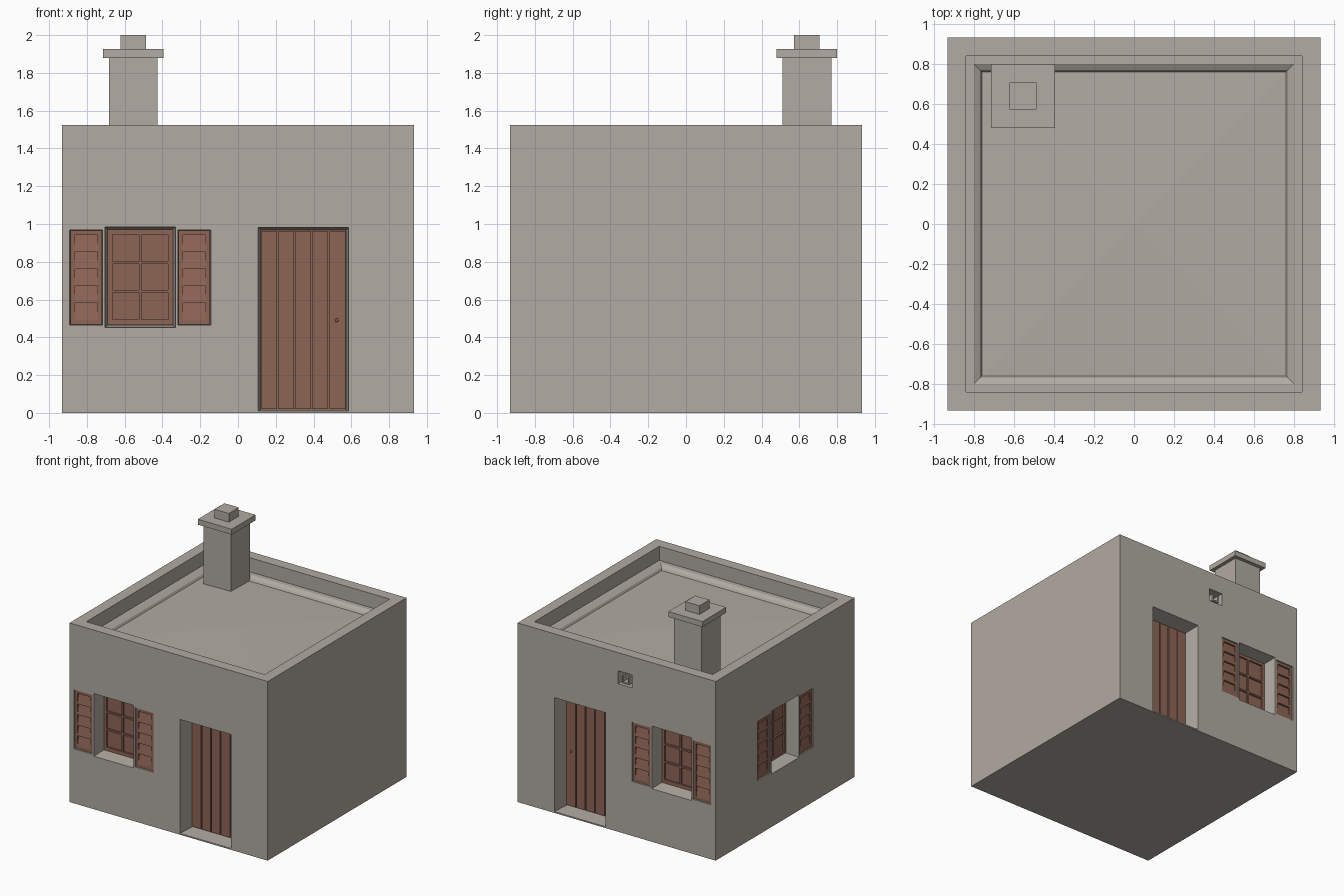
import bpy, bmesh
from mathutils import Matrix, Vector

cube = bpy.data.objects.get("Cube")
if cube:
    bpy.data.objects.remove(cube, do_unlink=True)

HALF, TOP = 0.933, 1.525


def make_material(name, rgb):
    mat = bpy.data.materials.new(name)
    mat.use_nodes = True
    mat.diffuse_color = (*rgb, 1)
    bsdf = mat.node_tree.nodes["Principled BSDF"]
    bsdf.inputs["Base Color"].default_value = (*rgb, 1)
    bsdf.inputs["Roughness"].default_value = 0.9
    return mat


plaster = make_material("grey plaster", (0.44, 0.405, 0.36))
wood = make_material("brown wood", (0.27, 0.13, 0.093))


def finish(name, bm, mat, matrix=Matrix()):
    bmesh.ops.transform(bm, matrix=matrix, verts=bm.verts)
    bmesh.ops.recalc_face_normals(bm, faces=bm.faces)
    mesh = bpy.data.meshes.new(name)
    bm.to_mesh(mesh)
    bm.free()
    mesh.materials.append(mat)
    obj = bpy.data.objects.new(name, mesh)
    bpy.context.collection.objects.link(obj)
    return obj


def rect(u0, u1, z0, z1, v_low, v_high=None):
    """Four corners facing depth v; the top edge may sit at another depth."""
    v_high = v_low if v_high is None else v_high
    return [(u0, v_low, z0), (u1, v_low, z0), (u1, v_high, z1), (u0, v_high, z1)]


def block(bm, near, far):
    """Six-sided solid between two rectangles."""
    a = [bm.verts.new(p) for p in near]
    b = [bm.verts.new(p) for p in far]
    bm.faces.new(a)
    bm.faces.new(b[::-1])
    for i in range(4):
        j = (i + 1) % 4
        bm.faces.new((a[j], a[i], b[i], b[j]))


def box(bm, u0, u1, z0, z1, v0, v1):
    block(bm, rect(u0, u1, z0, z1, v0), rect(u0, u1, z0, z1, v1))


# Facade space: u along the wall, v depth into the wall, z up
front = Matrix.Translation((0, -HALF, 0))
back = Matrix.Diagonal((1, -1, 1, 1)) @ front
swap_axes = Matrix(((0, 1, 0, 0), (1, 0, 0, 0), (0, 0, 1, 0), (0, 0, 0, 1)))
right = swap_axes @ front @ Matrix.Translation((0.515, 0, 0))
FACADES = {"front": front, "back": back, "right": right}

WINDOW = (-0.69, -0.345, 0.465, 0.97)
DOOR = (0.12, 0.572, 0.015, 0.968)
SHUTTERS = [(-0.888, -0.72), (-0.315, -0.147)]
SHUTTER_Z = (0.467, 0.965)
VENT = (-0.145, -0.014, 1.26, 1.37)

# House body: square rings up the wall, over the parapet and down to the roof
bm = bmesh.new()
rings = []
for h, z in [(HALF, 0), (HALF, TOP), (0.84, TOP), (0.84, 1.405),
             (0.80, 1.405), (0.77, 1.388), (0.76, 1.37)]:
    rings.append([bm.verts.new((sx * h, sy * h, z))
                  for sx, sy in ((-1, -1), (1, -1), (1, 1), (-1, 1))])
bm.faces.new(rings[0])
for low, high in zip(rings, rings[1:]):
    for i in range(4):
        j = (i + 1) % 4
        bm.faces.new((low[i], low[j], high[j], high[i]))
peak = bm.verts.new((0, 0, 1.39))
for i in range(4):
    bm.faces.new((rings[-1][i], rings[-1][(i + 1) % 4], peak))
body = finish("house_walls_and_roof", bm, plaster)


# Openings cut in the walls, splayed slightly outward
def splayed(bm, hole, depth, grow, grow_bottom):
    u0, u1, z0, z1 = hole
    block(bm, rect(u0 - grow, u1 + grow, z0 - grow_bottom, z1 + grow, -0.01),
          rect(u0, u1, z0, z1, depth))


cutters = []
for side, place in FACADES.items():
    bm = bmesh.new()
    splayed(bm, WINDOW, 0.14, 0.015, 0.015)
    for u0, u1 in SHUTTERS:
        splayed(bm, (u0, u1, *SHUTTER_Z), 0.03, 0.004, 0.004)
    if side != "right":
        splayed(bm, DOOR, 0.16, 0.014, 0.004)
    if side == "back":
        splayed(bm, VENT, 0.1, 0, 0)
    cutter = finish(side + "_opening_cutter", bm, plaster, place)
    cutter.hide_render = True
    cutters.append(cutter)
    mod = body.modifiers.new(side, "BOOLEAN")
    mod.operation = "DIFFERENCE"
    mod.solver = "EXACT"
    mod.object = cutter

bpy.context.view_layer.update()
evaluated = body.evaluated_get(bpy.context.evaluated_depsgraph_get())
carved = bpy.data.meshes.new_from_object(evaluated)
body.modifiers.clear()
body.data = carved
for cutter in cutters:
    bpy.data.objects.remove(cutter, do_unlink=True)


# Window: pane board with a grid of bars in front
def window(side, place):
    bm = bmesh.new()
    u0, u1, z0, z1 = WINDOW
    box(bm, u0, u1, z0, z1, 0.13, 0.139)
    for a, b in [(u0, -0.665), (-0.525, -0.51), (-0.37, u1)]:
        box(bm, a, b, z0, z1, 0.115, 0.131)
    for a, b in [(z0, 0.495), (0.637, 0.651), (0.787, 0.801), (0.945, z1)]:
        box(bm, u0, u1, a, b, 0.1155, 0.131)
    finish(side + "_window", bm, wood, place)


# Shutter: frame around sloping slats
def shutter(name, place, u0, u1, slats=5, rim=0.024):
    bm = bmesh.new()
    z0, z1 = SHUTTER_Z
    for a, b in [(u0, u0 + rim), (u1 - rim, u1)]:
        box(bm, a, b, z0, z1, 0.008, 0.03)
    for a, b in [(z0, z0 + rim), (z1 - rim, z1)]:
        box(bm, u0 + rim, u1 - rim, a, b, 0.008, 0.03)
    step = (z1 - z0 - 2 * rim) / slats
    for i in range(slats):
        low = z0 + rim + i * step
        block(bm, rect(u0 + rim, u1 - rim, low, low + step, 0.008, 0.024),
              rect(u0 + rim, u1 - rim, low, low + step, 0.03))
    finish(name, bm, wood, place)


# Door: vertical planks with grooves and a small knob
def door(side, place, planks=5, gap=0.008):
    bm = bmesh.new()
    u0, u1, z0, z1 = DOOR
    box(bm, u0, u1, z0, z1, 0.152, 0.159)
    step = (u1 - u0) / planks
    for i in range(planks):
        box(bm, u0 + i * step + gap / 2, u0 + (i + 1) * step - gap / 2,
            z0 + 0.006, z1 - 0.006, 0.14, 0.153)
    knob = bmesh.ops.create_uvsphere(bm, u_segments=10, v_segments=6, radius=0.01)
    bmesh.ops.translate(bm, verts=knob["verts"], vec=Vector((0.522, 0.132, 0.49)))
    finish(side + "_door", bm, wood, place)


for side, place in FACADES.items():
    window(side, place)
    for label, (u0, u1) in zip(("outer", "inner"), SHUTTERS):
        shutter(f"{side}_{label}_shutter", place, u0, u1)
    if side != "right":
        door(side, place)

# Roof drain channel inside the opening in the back wall
bm = bmesh.new()
box(bm, -0.115, -0.045, 1.275, 1.287, 0.005, 0.1)
for u in (-0.115, -0.057):
    box(bm, u, u + 0.012, 1.287, 1.335, 0.005, 0.1)
finish("roof_drain_channel", bm, plaster, back)

# Chimney: stack, cap slab and pot
for name, half, z0, z1 in [("chimney_stack", 0.129, 1.36, 1.88),
                           ("chimney_cap", 0.16, 1.88, 1.926),
                           ("chimney_pot", 0.067, 1.926, 2.0)]:
    bm = bmesh.new()
    box(bm, -half, half, z0, z1, -half, half)
    finish(name, bm, plaster, Matrix.Translation((-0.555, 0.64, 0)))
